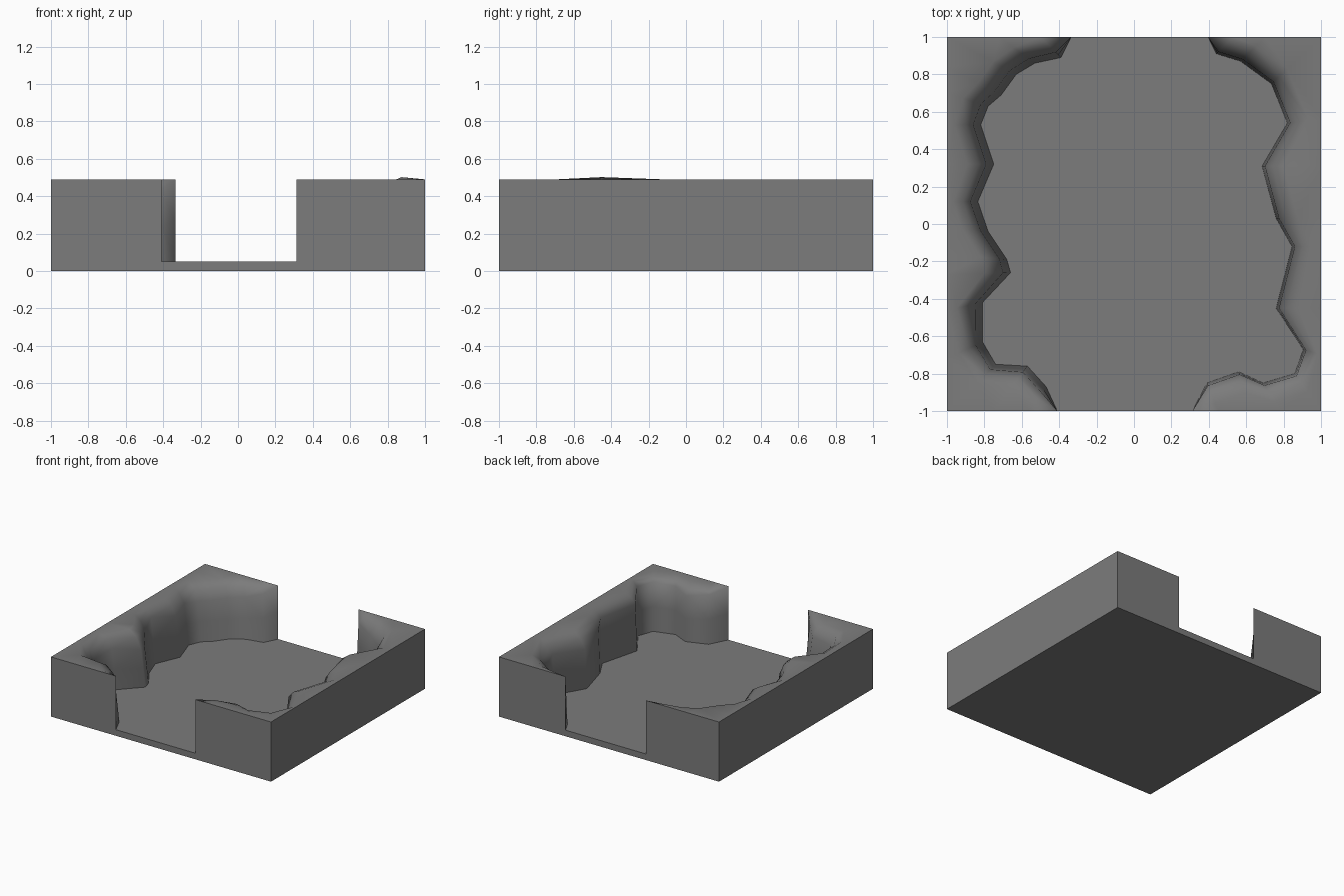
import bpy, bmesh
from mathutils import Vector

if "Cube" in bpy.data.objects:
    bpy.data.objects.remove(bpy.data.objects["Cube"])

TOP, FLOOR = 0.49, 0.05

# Foot of each rock wall, front to back: x, y, matching outer rim x, y, lip height
left = [
    (-.41, -1, -.41, -1, .49), (-.47, -.87, -.56, -1, .44), (-.57, -.76, -.75, -1, .40),
    (-.74, -.75, -1, -1, .38), (-.81, -.63, -1, -.72, .38), (-.81, -.42, -1, -.46, .38),
    (-.66, -.26, -1, -.27, .35), (-.68, -.19, -1, -.16, .36), (-.78, -.04, -1, -.02, .38),
    (-.835, .12, -1, .12, .42), (-.75, .32, -1, .32, .38), (-.82, .53, -1, .53, .38),
    (-.78, .63, -1, .70, .37), (-.71, .69, -1, .84, .37), (-.63, .80, -1, 1, .37),
    (-.53, .86, -.72, 1, .38), (-.39, .89, -.50, 1, .43), (-.335, 1, -.335, 1, .49)]
right = [
    (.312, -1, .312, -1, .49), (.39, -.85, .45, -1, .45), (.56, -.79, .62, -1, .42),
    (.69, -.85, .78, -1, .44), (.86, -.80, 1, -1, .45), (.905, -.67, 1, -.70, .45),
    (.76, -.45, 1, -.45, .43), (.845, -.12, 1, -.12, .42), (.76, .03, 1, .03, .40),
    (.685, .31, 1, .31, .37), (.82, .54, 1, .56, .38), (.735, .75, 1, 1, .37),
    (.57, .87, .70, 1, .38), (.44, .91, .53, 1, .42), (.395, 1, .395, 1, .49)]

bm = bmesh.new()


def face(verts):
    bm.faces.new(verts)


def wall(points, lean, bump=None):
    """Loft foot, face, lip, rounded shoulder, rim and outer side."""
    columns = []
    for i, (x, y, rx, ry, lip) in enumerate(points):
        foot, rim = Vector((x, y)), Vector((rx, ry))
        run = rim - foot
        length = run.length
        d = run.normalized() if length > 0 else run
        crest = TOP + (.012 if i == bump else 0)
        levels = [(0, FLOOR), (min(.5 * lean, .15 * length), FLOOR + .5 * (lip - FLOOR)),
                  (min(lean, .3 * length), lip),
                  (min(lean + .04, .55 * length), lip + .65 * (crest - lip)),
                  (min(lean + .10, .8 * length), crest)]
        col = [bm.verts.new((*(foot + d * s), z)) for s, z in levels]
        col += [bm.verts.new((rx, ry, TOP)), bm.verts.new((rx, ry, 0))]
        columns.append(col)
    for a, b in zip(columns, columns[1:]):
        for i in range(len(a) - 1):
            face((a[i], b[i], b[i + 1], a[i + 1]))
    return columns


cl, cr = wall(left, .04), wall(right, .015, bump=6)

# Flat floor between the walls
face([c[0] for c in cl] + [c[0] for c in reversed(cr)])
# Floor thickness at the two openings
for i in (0, -1):
    face((cl[i][0], cl[i][-1], cr[i][-1], cr[i][0]))
# Underside
face([c[-1] for c in cl] + [c[-1] for c in reversed(cr)])

bmesh.ops.remove_doubles(bm, verts=bm.verts, dist=0.0005)
# Split the non-flat rock quads, leaving the floor and underside whole
bmesh.ops.triangulate(bm, faces=[f for f in bm.faces if len(f.verts) == 4])
bmesh.ops.recalc_face_normals(bm, faces=bm.faces)

mesh = bpy.data.meshes.new("cave_floor_tile")
bm.to_mesh(mesh)
bm.free()
tile = bpy.data.objects.new("cave_floor_tile", mesh)
bpy.context.collection.objects.link(tile)

# Dark grey stone
stone = bpy.data.materials.new("dark_stone")
stone.diffuse_color = (.2, .2, .2, 1)
stone.use_nodes = True
stone.node_tree.nodes["Principled BSDF"].inputs["Base Color"].default_value = stone.diffuse_color
mesh.materials.append(stone)

bpy.context.view_layer.objects.active = tile
tile.select_set(True)
bpy.ops.object.shade_smooth_by_angle(angle=1.15)
